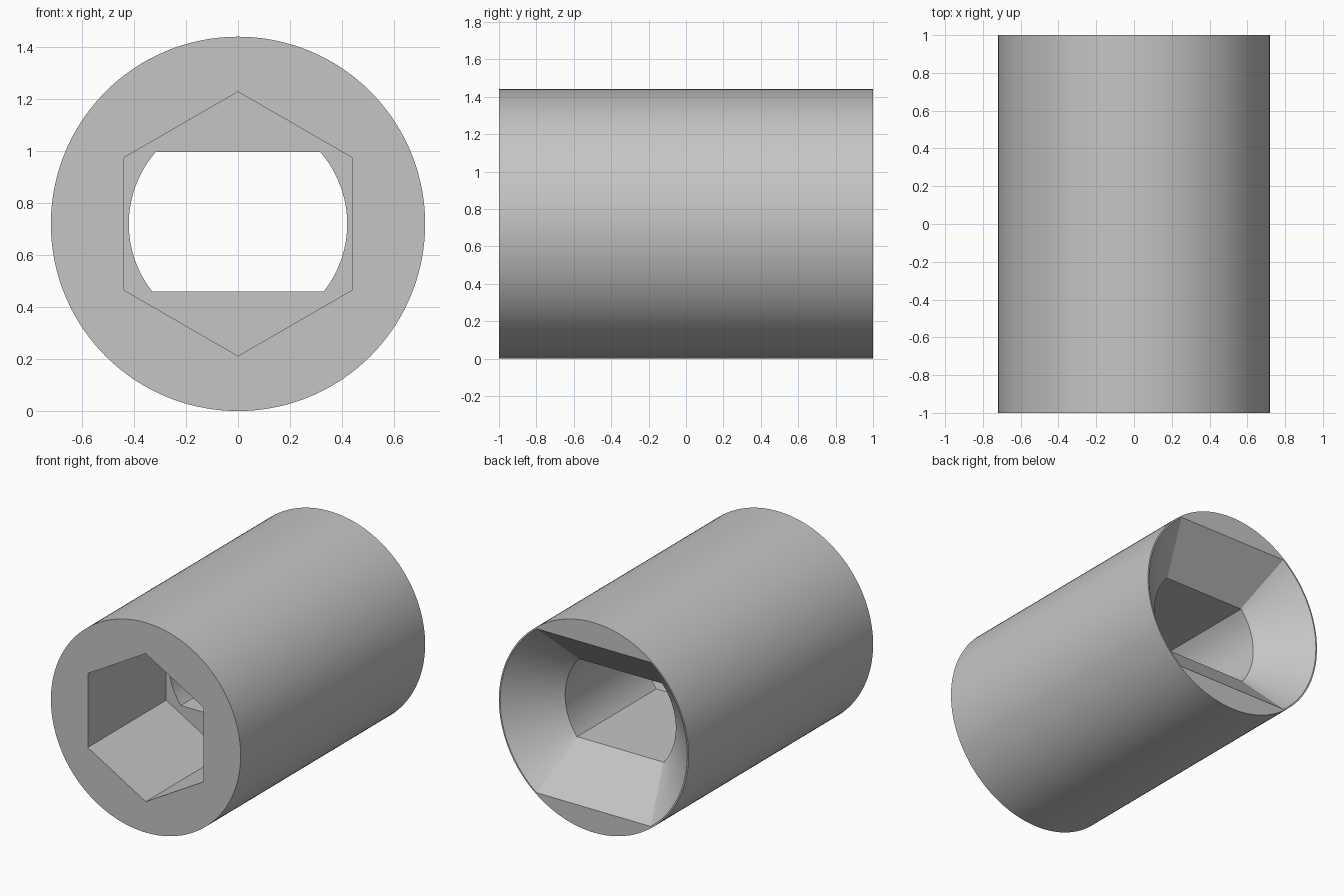
import bpy, bmesh
from math import cos, sin, radians, tau

if "Cube" in bpy.data.objects:
    bpy.data.objects.remove(bpy.data.objects["Cube"])

CENTRE = 0.72   # height of the sleeve axis

grey = bpy.data.materials.new("plain grey")
grey.use_nodes = True
colour = (0.56, 0.56, 0.56, 1)
grey.diffuse_color = colour
grey.node_tree.nodes["Principled BSDF"].inputs["Base Color"].default_value = colour


def ring(radius, y, sides=144, turn=0.0):
    """Regular polygon around the sleeve axis."""
    return [(radius * sin(turn + tau * i / sides), y,
             CENTRE + radius * cos(turn + tau * i / sides)) for i in range(sides)]


def flat_ring(radius, y, top, bottom):
    """Circle cut off by a flat above and a flat below."""
    points = [p for p in ring(radius, y) if -bottom < p[2] - CENTRE < top]
    for height in (top, -bottom):
        half = (radius ** 2 - height ** 2) ** 0.5
        points += [(-half, y, CENTRE + height), (half, y, CENTRE + height)]
    return points


def solid(name, *rings):
    """Convex solid wrapped around a set of rings."""
    bm = bmesh.new()
    for points in rings:
        for p in points:
            bm.verts.new(p)
    bmesh.ops.convex_hull(bm, input=bm.verts[:])
    bmesh.ops.dissolve_limit(bm, angle_limit=0.005, verts=bm.verts[:], edges=bm.edges[:])
    bmesh.ops.recalc_face_normals(bm, faces=bm.faces[:])
    mesh = bpy.data.meshes.new(name)
    bm.to_mesh(mesh)
    bm.free()
    mesh.materials.append(grey)
    obj = bpy.data.objects.new(name, mesh)
    bpy.context.collection.objects.link(obj)
    return obj


# Outer sleeve
sleeve = solid("sleeve", ring(0.72, -1), ring(0.72, 1))

# Through hole with two flats, hexagonal front socket, flared rear mouth
cutters = [
    solid("through_hole", flat_ring(0.42, -1.2, 0.277, 0.261),
          flat_ring(0.42, 1.2, 0.277, 0.261)),
    solid("hex_socket", ring(0.508, -1.1, 6), ring(0.508, -0.15, 6)),
    solid("flared_mouth", flat_ring(0.36, 0.65, 0.218, 0.2),
          flat_ring(0.71, 1, 0.5625, 0.5625), flat_ring(0.71, 1.1, 0.5625, 0.5625)),
]

bpy.ops.object.select_all(action="DESELECT")
bpy.context.view_layer.objects.active = sleeve
sleeve.select_set(True)
for cutter in cutters:
    cutter.hide_render = True
    mod = sleeve.modifiers.new(cutter.name, "BOOLEAN")
    mod.operation = "DIFFERENCE"
    mod.solver = "EXACT"
    mod.object = cutter
    bpy.ops.object.modifier_apply(modifier=mod.name)
    bpy.data.objects.remove(cutter)

bpy.ops.object.shade_smooth_by_angle(angle=radians(20))
